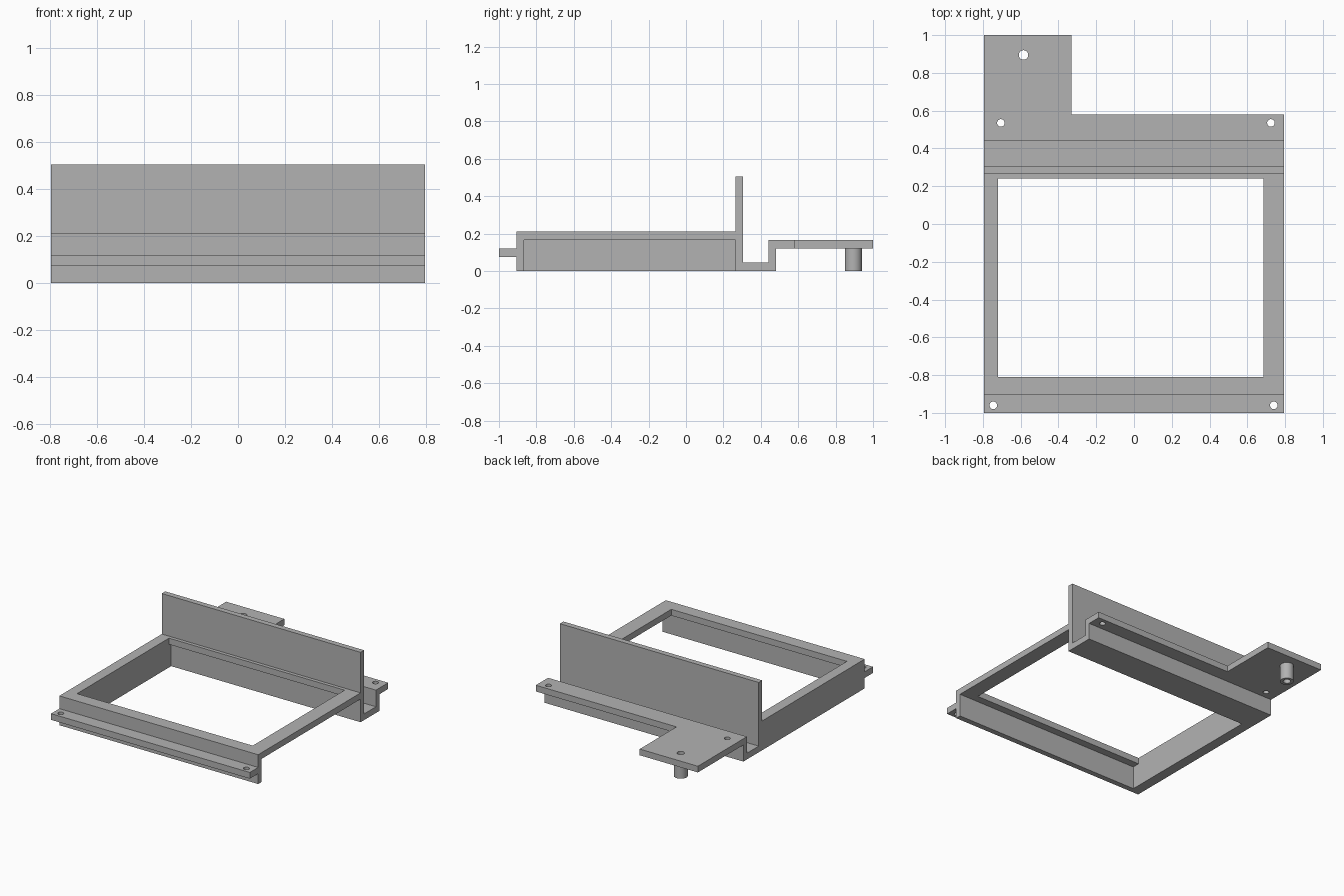
import bpy, bmesh
from mathutils import Matrix, Vector

if "Cube" in bpy.data.objects:
    bpy.data.objects.remove(bpy.data.objects["Cube"])

HALF = 0.795  # half of the bracket width

grey = bpy.data.materials.new("plain grey")
grey.use_nodes = True
GREY = (0.45, 0.45, 0.45, 1)
grey.diffuse_color = GREY
grey.node_tree.nodes["Principled BSDF"].inputs["Base Color"].default_value = GREY


def make(name, bm):
    bmesh.ops.recalc_face_normals(bm, faces=bm.faces)
    mesh = bpy.data.meshes.new(name)
    bm.to_mesh(mesh)
    bm.free()
    mesh.materials.append(grey)
    obj = bpy.data.objects.new(name, mesh)
    bpy.context.collection.objects.link(obj)
    return obj


def extrude_profile(name, points, x0, x1):
    bm = bmesh.new()
    face = bm.faces.new([bm.verts.new((x0, y, z)) for y, z in points])
    new = bmesh.ops.extrude_face_region(bm, geom=[face])["geom"]
    verts = [v for v in new if isinstance(v, bmesh.types.BMVert)]
    bmesh.ops.translate(bm, verts=verts, vec=(x1 - x0, 0, 0))
    return make(name, bm)


def box(name, x0, x1, y0, y1, z0, z1):
    return extrude_profile(name, [(y0, z0), (y1, z0), (y1, z1), (y0, z1)], x0, x1)


def cylinder(name, x, y, z0, z1, radius):
    bm = bmesh.new()
    bmesh.ops.create_cone(bm, cap_ends=True, segments=32, radius1=radius, radius2=radius,
                          depth=z1 - z0, matrix=Matrix.Translation(Vector((x, y, (z0 + z1) / 2))))
    return make(name, bm)


def cut(obj, cutter):
    cutter.hide_render = True
    mod = obj.modifiers.new("cut", "BOOLEAN")
    mod.operation, mod.solver, mod.object = "DIFFERENCE", "EXACT", cutter
    bpy.context.view_layer.update()
    graph = bpy.context.evaluated_depsgraph_get()
    mesh = bpy.data.meshes.new_from_object(obj.evaluated_get(graph))
    obj.modifiers.clear()
    obj.data = mesh
    bpy.data.objects.remove(cutter)


# Bracket: front lip, raised block, tall wall, channel and rear shelf in one section
section = [
    (-1, 0.075), (-0.905, 0.075), (-0.905, 0), (0.48, 0), (0.48, 0.12), (1, 0.12),
    (1, 0.165), (0.44, 0.165), (0.44, 0.045), (0.305, 0.045), (0.305, 0.505),
    (0.265, 0.505), (0.265, 0.212), (-0.905, 0.212), (-0.905, 0.12), (-1, 0.12),
]
bracket = extrude_profile("bracket_frame", section, -HALF, HALF)

# Shelf trimmed to leave a tab, pocket open to one side, and window through the top
cut(bracket, box("shelf_trim", -0.33, 1, 0.58, 1.2, -0.2, 0.4))
cut(bracket, box("side_pocket", -0.72, 1, -0.865, 0.265, -0.2, 0.167))
cut(bracket, box("window", -0.72, 0.685, -0.81, 0.24, 0.1, 0.4))

# Screw holes in the lip and shelf
for x, y in [(-0.745, -0.96), (0.74, -0.96), (-0.705, 0.535), (0.725, 0.535)]:
    cut(bracket, cylinder("screw_hole", x, y, -0.2, 0.4, 0.02))

# Hollow post below the tab
POST_X, POST_Y = -0.585, 0.895
post = cylinder("tab_post", POST_X, POST_Y, 0, 0.12, 0.046)
for part in (bracket, post):
    cut(part, cylinder("post_bore", POST_X, POST_Y, -0.2, 0.4, 0.025))

# Smooth round surfaces, crisp edges
for part in (bracket, post):
    bpy.ops.object.select_all(action="DESELECT")
    part.select_set(True)
    bpy.context.view_layer.objects.active = part
    bpy.ops.object.shade_smooth_by_angle()
